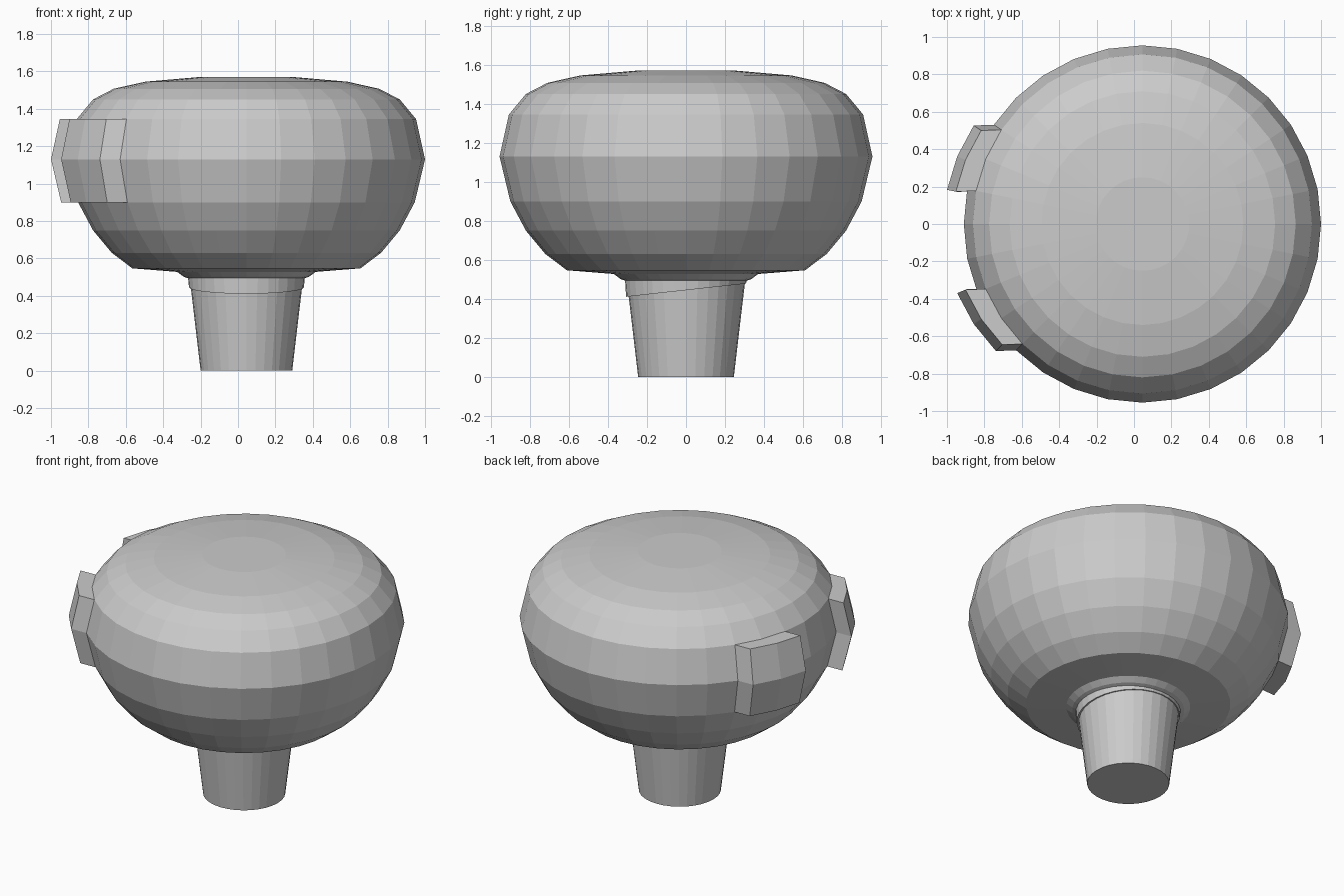
import bpy, bmesh, math

if "Cube" in bpy.data.objects:
    bpy.data.objects.remove(bpy.data.objects["Cube"])

SIDES = 32
CX = 0.045


def lathe(name, profile, tilt_last=0.0):
    """Spin an (r, z) profile around the knob axis, capped at both ends."""
    bm = bmesh.new()
    rings = []
    for j, (r, z) in enumerate(profile):
        ring = []
        for i in range(SIDES):
            a = 2 * math.pi * i / SIDES
            y = r * math.sin(a)
            dz = tilt_last * y if j == len(profile) - 1 else 0
            ring.append(bm.verts.new((CX + r * math.cos(a), y, z + dz)))
        rings.append(ring)
    bands = []
    for lo, hi in zip(rings, rings[1:]):
        bands.append([bm.faces.new((lo[i], lo[(i + 1) % SIDES],
                                    hi[(i + 1) % SIDES], hi[i]))
                      for i in range(SIDES)])
    bm.faces.new(rings[0][::-1])
    bm.faces.new(rings[-1])
    return name, bm, bands


def finish(part):
    name, bm, _ = part
    bmesh.ops.recalc_face_normals(bm, faces=bm.faces[:])
    mesh = bpy.data.meshes.new(name)
    bm.to_mesh(mesh)
    bm.free()
    obj = bpy.data.objects.new(name, mesh)
    bpy.context.collection.objects.link(obj)
    return obj


# Rounded head
head = lathe("head", [
    (0.30, 0.49), (0.335, 0.502), (0.37, 0.528), (0.61, 0.547), (0.72, 0.63),
    (0.82, 0.75), (0.90, 0.90), (0.955, 1.13), (0.907, 1.345),
    (0.82, 1.45), (0.71, 1.507), (0.54, 1.545), (0.25, 1.57)])

# Two tabs pulled sideways out of the head's middle bands
_, bm, bands = head
for first in (13, 18):
    faces = [bands[b][first + k] for b in (6, 7) for k in (0, 1)]
    ext = bmesh.ops.extrude_face_region(bm, geom=faces)
    verts = [g for g in ext["geom"] if isinstance(g, bmesh.types.BMVert)]
    bmesh.ops.translate(bm, verts=verts, vec=(-0.108, -0.004, 0))
    old = [f for f in faces if f.is_valid]
    bmesh.ops.delete(bm, geom=old, context='FACES')
finish(head)

# Thin collar with a slanted lower edge
finish(lathe("collar", [(0.312, 0.495), (0.307, 0.445)], tilt_last=0.11))

# Tapered stem
finish(lathe("stem", [(0.245, 0.0), (0.304, 0.5)]))
